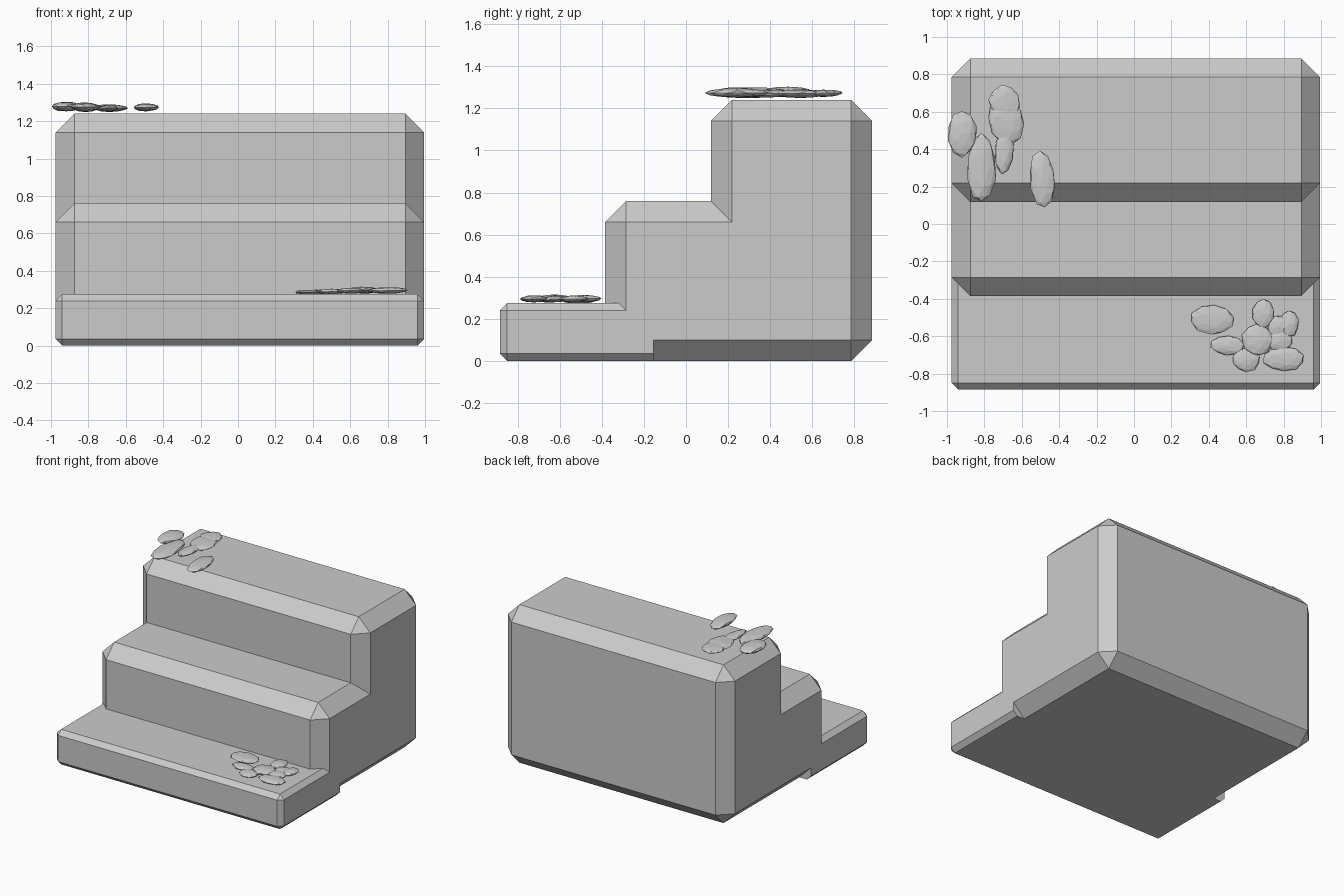
import bpy, bmesh, math, random
from mathutils import Matrix, Vector

if "Cube" in bpy.data.objects:
    bpy.data.objects.remove(bpy.data.objects["Cube"])

random.seed(4)
CX, HW = 0.01, 0.985          # staircase centre and half width
S, L = 0.035, 0.10            # small and large chamfers

# Side profile corners: (points on the side wall, points on the chamfer rim with x inset)
corners = [
    ([(-.85, S)], [(-.85, 0, S), (-.885, S, S)]),
    ([(-.85, .24)], [(-.885, .24, S), (-.85, .275, S)]),
    ([(-.285, .24)], [(-.32, .275, S), (-.385, .275, L)]),
    ([(-.285, .66)], [(-.385, .66, L), (-.285, .76, L)]),
    ([(.218, .66)], [(.118, .76, L)]),
    ([(.218, 1.14)], [(.118, 1.14, L), (.218, 1.24, L)]),
    ([(.785, 1.14)], [(.785, 1.24, L), (.885, 1.14, L)]),
    ([(.785, L)], [(.885, L, L), (.785, 0, L)]),
    ([(-.155, L), (-.155, S)], [(-.155, 0, L), (-.155, 0, S)]),
]


def finish(bm, name):
    me = bpy.data.meshes.new(name)
    bm.to_mesh(me)
    bm.free()
    ob = bpy.data.objects.new(name, me)
    bpy.context.collection.objects.link(ob)
    return ob


# Chamfered staircase
bm = bmesh.new()
rims = []
for side in (-1, 1):
    rings = [([bm.verts.new((CX + side * HW, y, z)) for y, z in wall],
              [bm.verts.new((CX + side * (HW - c), y, z)) for y, z, c in rim])
             for wall, rim in corners]
    bm.faces.new([v for wall, _ in rings for v in wall])
    for i, (wall, rim) in enumerate(rings):
        nwall, nrim = rings[(i + 1) % len(rings)]
        if len(wall) + len(rim) > 2:
            bm.faces.new(wall + rim[::-1])
        bm.faces.new((wall[-1], rim[-1], nrim[0], nwall[0]))
    rims.append([v for _, rim in rings for v in rim])
a, b = rims
for i in range(len(a)):
    j = (i + 1) % len(a)
    bm.faces.new((a[i], a[j], b[j], b[i]))
bmesh.ops.recalc_face_normals(bm, faces=bm.faces[:])
finish(bm, "staircase")


# Clusters of flattened faceted moss clumps: x, y, z, half x, half y, half z, turn
def moss(name, clumps):
    bm = bmesh.new()
    for x, y, z, rx, ry, rz, turn in clumps:
        vs = bmesh.ops.create_icosphere(bm, subdivisions=2, radius=1)["verts"]
        m = (Matrix.Translation((x, y, z)) @ Matrix.Rotation(math.radians(turn), 4, 'Z')
             @ Matrix.Diagonal((rx, ry, rz, 1)))
        for v in vs:
            v.co = m @ (v.co * random.uniform(.93, 1.06))
    finish(bm, name)


moss("upper_moss", [
    (-.92, .485, 1.278, .078, .125, .026, 0),
    (-.815, .30, 1.275, .078, .19, .026, 0),
    (-.69, .65, 1.272, .085, .095, .018, 10),
    (-.685, .55, 1.27, .09, .13, .02, 15),
    (-.695, .39, 1.27, .05, .125, .018, -5),
    (-.49, .24, 1.274, .07, .153, .021, 5),
])
moss("lower_moss", [
    (.42, -.51, .286, .118, .08, .014, -5),
    (.69, -.48, .296, .06, .078, .017, 0),
    (.83, -.535, .295, .05, .07, .016, 0),
    (.77, -.55, .294, .055, .06, .015, -20),
    (.78, -.625, .294, .065, .06, .016, 0),
    (.66, -.62, .297, .085, .085, .018, 0),
    (.50, -.65, .290, .088, .052, .014, -5),
    (.60, -.725, .294, .073, .065, .016, 0),
    (.80, -.72, .295, .11, .066, .017, 0),
])
